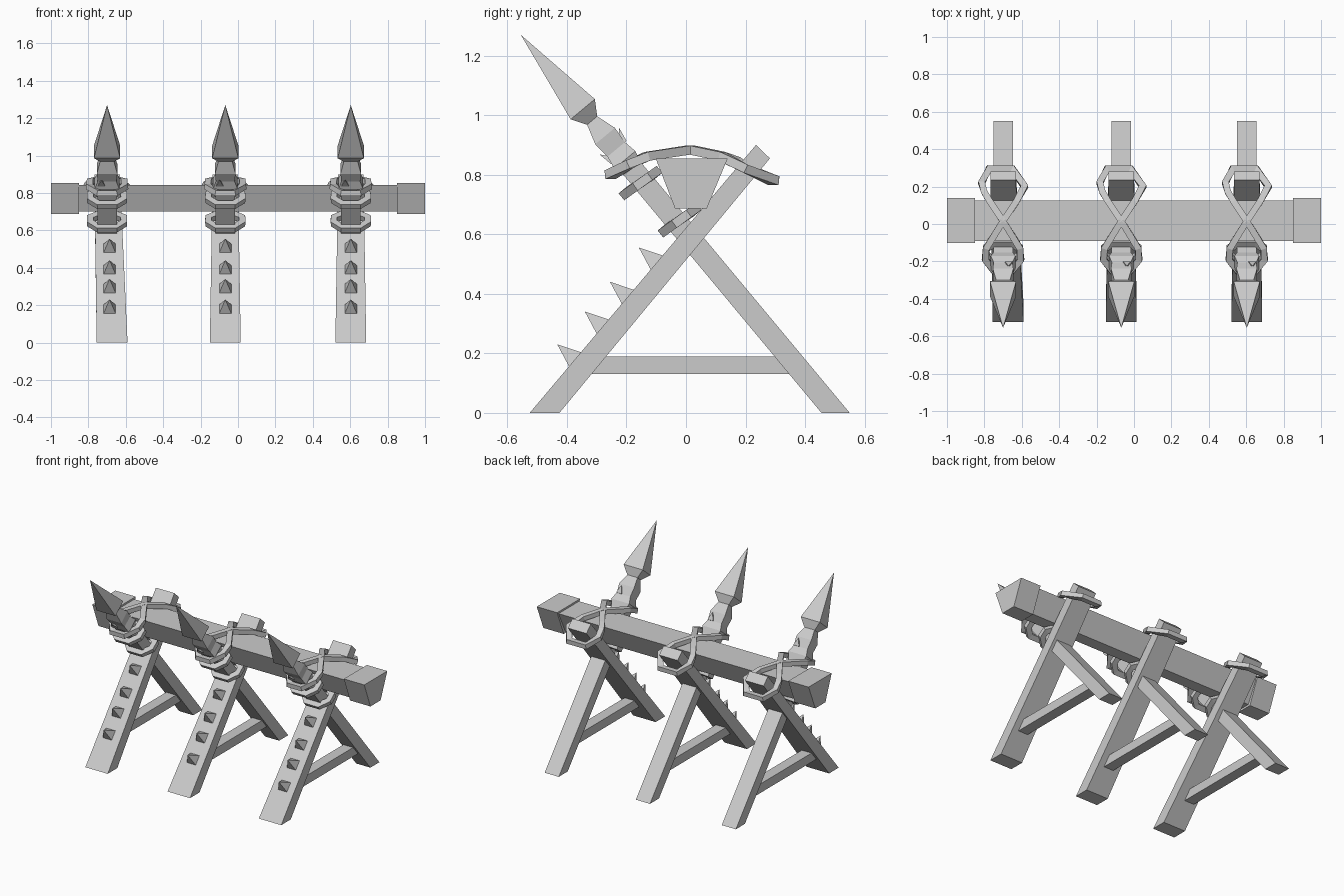
import bpy, bmesh
from mathutils import Vector as V

if "Cube" in bpy.data.objects:
    bpy.data.objects.remove(bpy.data.objects["Cube"])

mat = bpy.data.materials.new("plain grey")
mat.diffuse_color = (0.6, 0.6, 0.6, 1)
mat.use_nodes = True
mat.node_tree.nodes["Principled BSDF"].inputs["Base Color"].default_value = mat.diffuse_color


def loft(name, rings, closed=False):
    """Skin a list of equal-length point rings, capped or closed into a loop."""
    bm = bmesh.new()
    vs = [[bm.verts.new(p) for p in r] for r in rings]
    n, m = len(vs), len(vs[0])
    for i in range(n if closed else n - 1):
        a, b = vs[i], vs[(i + 1) % n]
        for j in range(m):
            k = (j + 1) % m
            bm.faces.new((a[j], a[k], b[k], b[j]))
    if not closed:
        bm.faces.new(vs[0])
        bm.faces.new(vs[-1])
    bmesh.ops.remove_doubles(bm, verts=bm.verts, dist=1e-4)
    bmesh.ops.recalc_face_normals(bm, faces=bm.faces)
    me = bpy.data.meshes.new(name)
    bm.to_mesh(me)
    bm.free()
    me.materials.append(mat)
    ob = bpy.data.objects.new(name, me)
    bpy.context.collection.objects.link(ob)
    return ob


def section(x, hx, p, q):
    """Rectangle between side-plane points p and q, extended in x."""
    return [(x - hx, *p), (x + hx, *p), (x + hx, *q), (x - hx, *q)]


def band(name, pts, up, hw=0.017, hh=0.015):
    """Closed strap swept along a loop of points."""
    pts = [V(p) for p in pts]
    rings = []
    for i, p in enumerate(pts):
        a = (p - pts[i - 1]).normalized()
        b = (pts[(i + 1) % len(pts)] - p).normalized()
        t = (a + b).normalized()
        s = t.cross(up).normalized()
        u = s.cross(t).normalized()
        w = hw / max(0.6, t.dot(a))
        rings.append([p + s * w + u * hh, p + s * w - u * hh,
                      p - s * w - u * hh, p - s * w + u * hh])
    loft(name, rings, closed=True)


# Long beam with a tapered section and two end caps
def beam(name, x0, x1, y0, y1, z0, z1):
    prof = [(y0, z1), (y1, z1), (y1 - 0.07, z0), (y0 + 0.065, z0)]
    loft(name, [[(x, *p) for p in prof] for x in (x0, x1)])


beam("main_beam", -0.86, 0.86, -0.09, 0.125, 0.70, 0.843)
beam("left_beam_cap", -1.0, -0.85, -0.102, 0.14, 0.687, 0.855)
beam("right_beam_cap", 0.85, 1.0, -0.102, 0.14, 0.687, 0.855)

FOOT = V((0.5025, 0))                  # side-plane axis of the spear
AXIS = (V((-0.555, 1.27)) - FOOT).normalized()
PERP = V((AXIS.y, -AXIS.x))
UP = V((0, AXIS.x, AXIS.y))


def spear_section(x, z, ht, hx):
    c = FOOT + AXIS * (z / AXIS.y)
    return section(x, hx, c - PERP * ht, c + PERP * ht)


for cx, lean in ((-0.70, 0.027), (-0.068, 0), (0.603, 0)):
    # Front leg
    loft("front_leg", [section(cx + lean, 0.0825, (-0.525, 0), (-0.425, 0)),
                       section(cx, 0.068, (0.235, 0.90), (0.282, 0.855))])

    # Spikes on the front leg
    for z in (0.18, 0.29, 0.39, 0.505):
        c = V((-0.525 + 0.844 * z, z))
        along = V((0.645, 0.764)) * 0.035
        out = V((-0.764, 0.645))
        x = cx + lean * 0.5
        b = c - out * 0.01
        tip = c + out * 0.078
        loft("leg_spike", [section(x, 0.036, b - along, b + along),
                           section(x, 0.00001, tip, tip)])

    # Slanted spear shaft, which is also the rear leg
    rings = [section(cx, 0.052, (0.455, 0), (0.55, 0))]
    for s in ((0.82, 0.036, 0.052), (0.85, 0.046, 0.066), (0.885, 0.038, 0.05),
              (0.93, 0.043, 0.055), (0.985, 0.021, 0.036)):
        rings.append(spear_section(cx, *s))
    loft("spear_shaft", rings)

    # Pointed spear head
    loft("spear_head", [spear_section(cx, 0.982, 0.022, 0.038),
                        spear_section(cx, 1.02, 0.053, 0.07),
                        spear_section(cx, 1.27, 0.00001, 0.00001)])

    # Splinters along the shaft
    for z, dx, side in ((0.885, 0.03, 1), (0.865, -0.03, -1)):
        c = FOOT + AXIS * (z / AXIS.y) + PERP * 0.03 * side
        tip = c + AXIS * 0.05 + PERP * 0.024 * side
        loft("shaft_splinter", [section(cx + dx, 0.02, c - PERP * 0.015, c + PERP * 0.015),
                                section(cx + dx, 0.00001, tip, tip)])

    # Low tie between the legs
    loft("leg_tie", [section(cx, 0.036, (y0, 0.13), (y1, 0.19))
                     for y0, y1 in ((-0.36, -0.32),)] +
         [section(cx, 0.036, (0.385, 0.13), (0.34, 0.19))])

    # Crossed lashing over the beam
    path = [(-0.10, 0.17, 0.845), (-0.115, 0.22, 0.815), (-0.075, 0.295, 0.78),
            (0.05, 0.295, 0.78), (0.115, 0.20, 0.82), (0.07, 0.12, 0.862),
            (0, 0.015, 0.884), (-0.09, -0.13, 0.862), (-0.095, -0.19, 0.835),
            (-0.045, -0.255, 0.80), (0.045, -0.255, 0.80), (0.095, -0.19, 0.835),
            (0.09, -0.13, 0.862), (0, 0.015, 0.884), (-0.07, 0.12, 0.862)]
    band("crossed_lashing", [(cx + x, y, z) for x, y, z in path], V((0, 0, 1)))

    # Lashing rings around the shaft, above and below the crossing
    ring = [(-0.045, -0.062), (0.045, -0.062), (0.09, -0.015), (0.09, 0.03),
            (0.045, 0.062), (-0.045, 0.062), (-0.09, 0.03), (-0.09, -0.015)]
    for name, y, z in (("upper_lashing", -0.153, 0.772), ("lower_lashing", -0.022, 0.647)):
        band(name, [(cx + a, y + s * 0.82, z + s * 0.57) for a, s in ring], UP)
